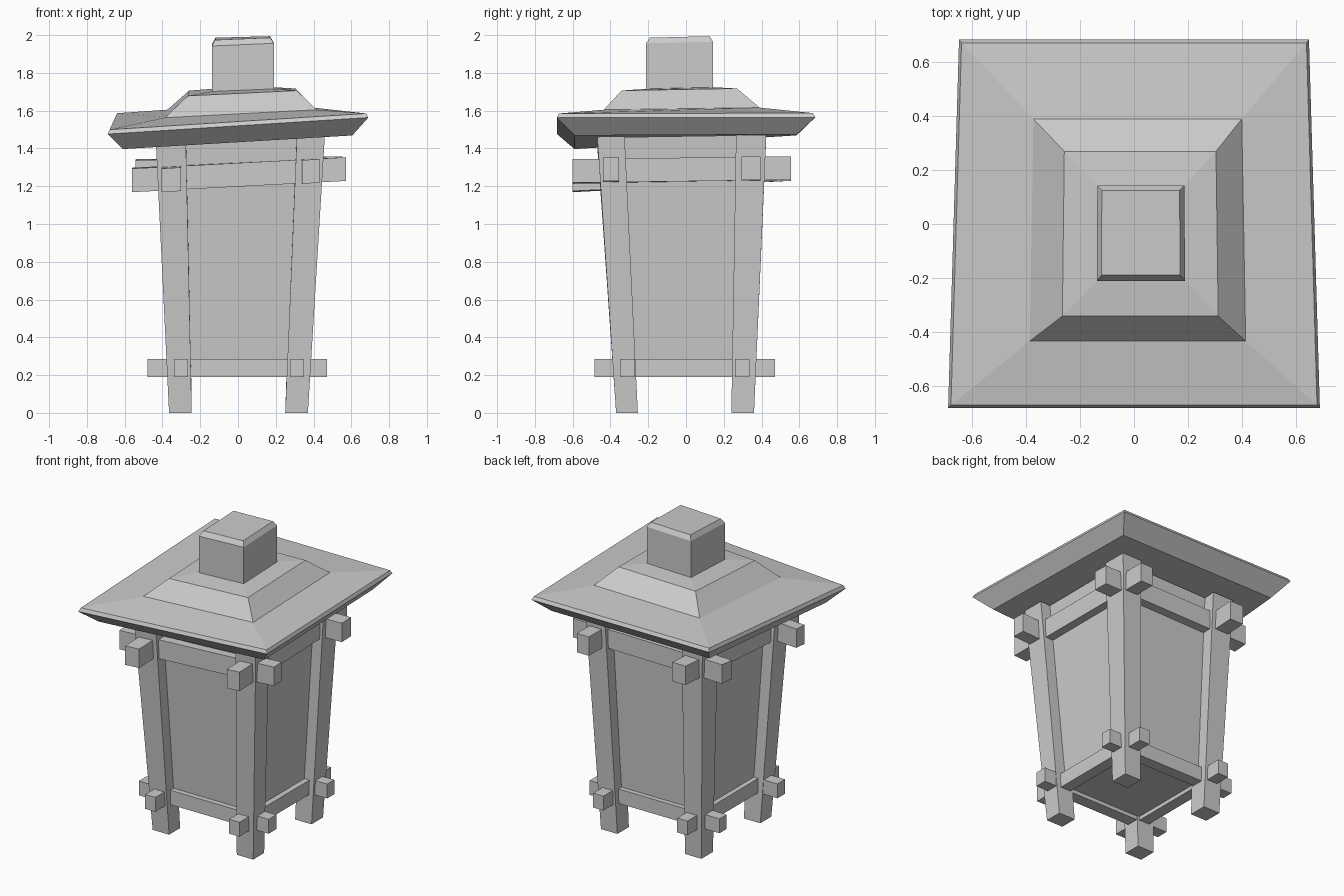
import bpy, bmesh

if "Cube" in bpy.data.objects:
    bpy.data.objects.remove(bpy.data.objects["Cube"])


def warp(x, y, z):
    """Upper part leans: front is a little wider, front-left corner droops."""
    if z > 0.5:
        droop = (0.69 - x) / 1.38 * (0.68 - y) / 1.36
        z -= 0.09 * max(0.0, droop)
        x *= 1 - 0.03 * y / 0.68
    return x, y, z


def loft(name, rings):
    """Closed solid through rectangular rings (x0, x1, y0, y1, z), bottom to top."""
    bm = bmesh.new()
    loops = []
    for x0, x1, y0, y1, z in rings:
        corners = [(x0, y0), (x1, y0), (x1, y1), (x0, y1)]
        loops.append([bm.verts.new(warp(x, y, z)) for x, y in corners])
    for a, b in zip(loops, loops[1:]):
        for i in range(4):
            j = (i + 1) % 4
            bm.faces.new((a[i], a[j], b[j], b[i]))
    bm.faces.new(loops[0][::-1])
    bm.faces.new(loops[-1])
    bmesh.ops.recalc_face_normals(bm, faces=bm.faces)
    mesh = bpy.data.meshes.new(name)
    bm.to_mesh(mesh)
    bm.free()
    obj = bpy.data.objects.new(name, mesh)
    bpy.context.collection.objects.link(obj)
    return obj


# Four flared corner posts: (bottom span, top span) per side
x_spans = {"left": ((-0.365, -0.245), (-0.425, -0.27)),
           "right": ((0.25, 0.37), (0.305, 0.45))}
y_spans = {"front": ((-0.37, -0.255), (-0.47, -0.325)),
           "back": ((0.24, 0.36), (0.265, 0.425))}
for yn, (yb, yt) in y_spans.items():
    for xn, (xb, xt) in x_spans.items():
        loft(f"{yn}_{xn}_post", [(*xb, *yb, 0), (*xt, *yt, 1.475)])

# Tapered lantern body between the posts
loft("body_panels", [(-0.305, 0.31, -0.31, 0.30, 0.215),
                     (-0.35, 0.38, -0.395, 0.345, 1.475)])


def beams(level, xspan, yspan, xs, ys, z0, z1):
    """Two beams along x and two along y, passing through the posts."""
    for side, y in zip(("front", "back"), ys):
        loft(f"{level}_{side}_beam", [(*xspan, *y, z) for z in (z0, z1)])
    for side, x in zip(("left", "right"), xs):
        loft(f"{level}_{side}_beam", [(*x, *yspan, z) for z in (z0, z1)])


beams("lower", (-0.48, 0.47), (-0.485, 0.47),
      ((-0.34, -0.265), (0.275, 0.35)), ((-0.35, -0.27), (0.26, 0.335)),
      0.19, 0.285)
beams("upper", (-0.55, 0.56), (-0.6, 0.555),
      ((-0.395, -0.295), (0.33, 0.42)), ((-0.44, -0.355), (0.295, 0.395)),
      1.235, 1.36)

# Stepped hip roof with a thin eave lip
loft("roof", [(-0.595, 0.59, -0.59, 0.585, 1.475),
              (-0.67, 0.67, -0.683, 0.685, 1.565),
              (-0.66, 0.66, -0.672, 0.673, 1.587),
              (-0.38, 0.407, -0.435, 0.39, 1.62),
              (-0.262, 0.308, -0.342, 0.27, 1.725),
              (-0.137, 0.188, -0.212, 0.143, 1.737)])

# Chamfered cap block
loft("roof_cap", [(-0.137, 0.188, -0.212, 0.143, 1.72),
                  (-0.137, 0.188, -0.212, 0.143, 1.978),
                  (-0.12, 0.17, -0.19, 0.125, 2.008)])
